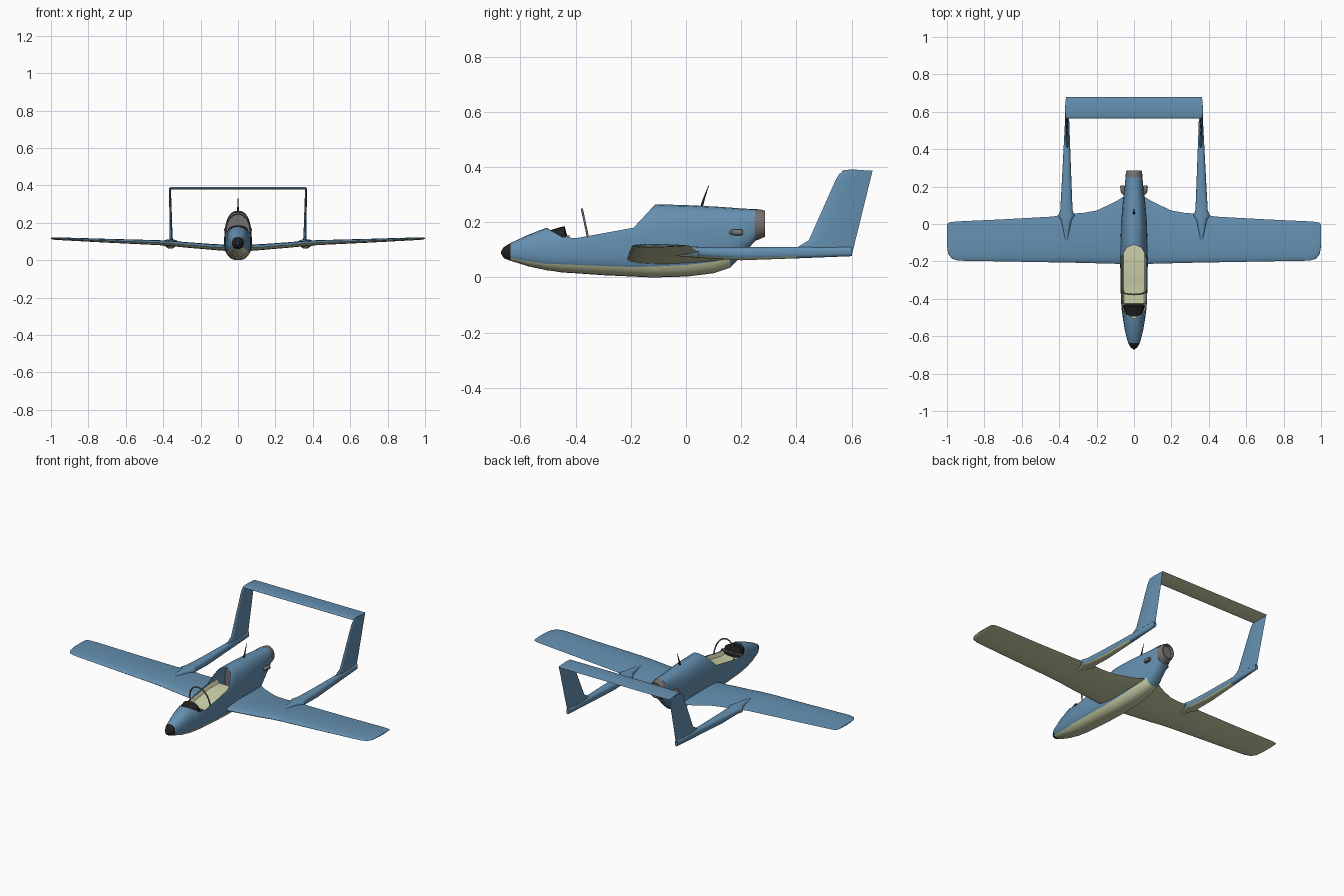
import bpy, bmesh, math

if "Cube" in bpy.data.objects:
    bpy.data.objects.remove(bpy.data.objects["Cube"], do_unlink=True)


def material(name, r, g, b):
    m = bpy.data.materials.new(name)
    m.use_nodes = True
    m.diffuse_color = (r, g, b, 1)
    bsdf = m.node_tree.nodes["Principled BSDF"]
    bsdf.inputs["Base Color"].default_value = (r, g, b, 1)
    bsdf.inputs["Roughness"].default_value = 0.7
    return m


BLUE = material("sky_blue", 0.13, 0.28, 0.44)
CREAM = material("pale_cream", 0.63, 0.66, 0.41)
BLACK = material("matt_black", 0.015, 0.015, 0.015)
GREY = material("warm_grey_metal", 0.18, 0.165, 0.16)


def loft(name, rings, mats, rule=None, closed=True, caps=True, mirror=False):
    """Skin a row of point rings; rule(ring, side) picks the material slot."""
    bm = bmesh.new()
    rows = [[bm.verts.new(p) for p in ring] for ring in rings]
    n = len(rows[0])
    for i in range(len(rows) - 1):
        for j in range(n if closed else n - 1):
            k = (j + 1) % n
            f = bm.faces.new((rows[i][j], rows[i][k], rows[i + 1][k], rows[i + 1][j]))
            f.material_index = rule(i, j) if rule else 0
    if caps:
        bm.faces.new(rows[0])
        bm.faces.new(rows[-1])
    bmesh.ops.remove_doubles(bm, verts=bm.verts, dist=0.0002)
    bmesh.ops.recalc_face_normals(bm, faces=bm.faces)
    mesh = bpy.data.meshes.new(name)
    bm.to_mesh(mesh)
    bm.free()
    obj = bpy.data.objects.new(name, mesh)
    bpy.context.collection.objects.link(obj)
    for m in mats:
        mesh.materials.append(m)
    if mirror:
        obj.modifiers.new("Mirror", "MIRROR")
    bpy.ops.object.select_all(action="DESELECT")
    obj.select_set(True)
    bpy.context.view_layer.objects.active = obj
    bpy.ops.object.shade_smooth_by_angle(angle=math.radians(35))
    return obj


POWER = 0.8
LOW = math.radians(55)


def body_ring(y, w, zb, zm, zt, cut=None, x0=0.0, power=POWER):
    """Rounded section from keel up both sides, left open above the cut height."""
    top = math.pi
    if cut:
        top = math.pi - math.acos(((cut - zm) / (zt - zm)) ** (1 / power))
    half = [LOW * i / 4 for i in range(4)] + [LOW + (top - LOW) * i / 8 for i in range(9)]
    ring = []
    for t in [-a for a in half[:0:-1]] + half:
        c, s = math.cos(t), math.sin(t)
        x = w * math.copysign(abs(s) ** power, s)
        h = (zm - zb) if c > 0 else (zt - zm)
        ring.append((x0 + x, y, zm - h * math.copysign(abs(c) ** power, c)))
    return ring


def airfoil(y0, y1, thick, n=9):
    """Points (y, offset) over the top from trailing to leading edge and back."""
    us = [(1 + math.cos(math.pi * i / n)) / 2 for i in range(n + 1)]
    top = [(u, 1) for u in us] + [(u, -1) for u in us[-2:0:-1]]
    return [(y0 + (y1 - y0) * u, s * thick * 1.3 * math.sqrt(u) * (1 - u)) for u, s in top]


# Fuselage shell with the open cockpit
stations = [
    (-0.67, 0.004, 0.086, 0.09, 0.094), (-0.66, 0.018, 0.07, 0.09, 0.11),
    (-0.635, 0.032, 0.06, 0.09, 0.125), (-0.57, 0.049, 0.04, 0.09, 0.155),
    (-0.505, 0.06, 0.026, 0.09, 0.18), (-0.48, 0.063, 0.023, 0.095, 0.188, 0.165),
    (-0.45, 0.067, 0.018, 0.1, 0.2, 0.147), (-0.4, 0.07, 0.015, 0.1, 0.205, 0.142),
    (-0.3, 0.073, 0.008, 0.1, 0.225, 0.16), (-0.19, 0.074, 0.003, 0.1, 0.245, 0.18),
    (-0.15, 0.073, 0.001, 0.105, 0.255, 0.223), (-0.125, 0.073, 0.0, 0.11, 0.262, 0.25),
    (-0.11, 0.072, 0.0, 0.11, 0.265), (0.0, 0.07, 0.003, 0.12, 0.262),
    (0.1, 0.062, 0.015, 0.13, 0.257), (0.16, 0.055, 0.035, 0.14, 0.253),
    (0.2, 0.05, 0.075, 0.165, 0.25), (0.25, 0.045, 0.132, 0.19, 0.247),
]


def hull_paint(i, j):
    y = stations[i][0]
    if y < -0.64:
        return 2
    return 1 if 8 <= j < 16 and y < 0.15 else 0


loft("fuselage", [body_ring(*s) for s in stations], [BLUE, CREAM, BLACK], hull_paint,
     closed=False, caps=False)

# Cockpit tub just under the sill
tub = []
for y, w, z in [(-0.45, 0.058, 0.14), (-0.4, 0.064, 0.138), (-0.3, 0.065, 0.156),
                (-0.19, 0.065, 0.172), (-0.1, 0.064, 0.172)]:
    tub.append([(-w, y, z), (-w * 0.85, y, z - 0.02), (w * 0.85, y, z - 0.02), (w, y, z)])
loft("cockpit_tub", tub, [CREAM], closed=False, caps=False)

# Bulkhead inside the spine
loft("rear_bulkhead", [body_ring(y, 0.066, 0.1, 0.13, 0.257) for y in (-0.03, -0.02)], [GREY])

# Instrument panel with its hood, and the windscreen base
loft("instrument_panel", [body_ring(y, w, 0.12, 0.145, z) for y, w, z in
     [(-0.495, 0.035, 0.17), (-0.47, 0.05, 0.178), (-0.44, 0.056, 0.186), (-0.43, 0.056, 0.15)]],
     [BLACK])
loft("windscreen_base", [[(x, -0.437, 0.143), (x, -0.422, 0.143), (x, -0.422, 0.151),
     (x, -0.437, 0.151)] for x in (-0.066, 0.066)], [GREY])


def tube(name, points, radius, mat):
    curve = bpy.data.curves.new(name, "CURVE")
    curve.dimensions = "3D"
    curve.bevel_depth = 1
    curve.bevel_resolution = 1
    curve.use_fill_caps = True
    spline = curve.splines.new("POLY")
    spline.points.add(len(points) - 1)
    for sp, p, r in zip(spline.points, points, radius):
        sp.co = (*p, 1)
        sp.radius = r
    curve.materials.append(mat)
    obj = bpy.data.objects.new(name, curve)
    bpy.context.collection.objects.link(obj)


# Windscreen hoop and antenna
arch = []
for i in range(17):
    a = math.pi * i / 16
    up = math.sin(a) ** 0.9 if 0 < i < 16 else 0
    arch.append((0.066 * math.cos(a), -0.355 - 0.022 * up, 0.145 + 0.102 * up))
tube("windscreen_hoop", arch, [0.004] * len(arch), GREY)
tube("antenna", [(0, 0.055, 0.252), (0, 0.065, 0.285), (0, 0.083, 0.335)],
     [0.006, 0.004, 0.001], BLACK)

# Engine nozzle with a recessed end
loft("engine_nozzle", [body_ring(y, w, 0.19 - d, 0.192, 0.195 + u, power=1) for y, w, d, u in
     [(0.249, 0.046, 0.058, 0.053), (0.27, 0.044, 0.05, 0.051), (0.287, 0.04, 0.042, 0.046),
      (0.287, 0.034, 0.036, 0.04), (0.272, 0.032, 0.034, 0.038)]], [GREY])

# Side exhaust stubs
loft("exhaust_stub", [body_ring(y, w, 0.163 - h, 0.163, 0.163 + h, x0=x) for y, w, h, x in
     [(0.158, 0.005, 0.005, 0.055), (0.168, 0.012, 0.01, 0.058), (0.2, 0.012, 0.011, 0.062),
      (0.206, 0.009, 0.007, 0.062)]], [GREY], mirror=True)

# Wings: blue above, cream below, flared into the fuselage and booms
wing = []
for x, y0, y1, z, th in [
        (0.05, -0.215, 0.15, 0.066, 0.036), (0.09, -0.213, 0.125, 0.068, 0.034),
        (0.14, -0.211, 0.1, 0.071, 0.032), (0.2, -0.21, 0.072, 0.076, 0.031),
        (0.28, -0.208, 0.058, 0.082, 0.03), (0.36, -0.206, 0.056, 0.09, 0.029),
        (0.43, -0.205, 0.04, 0.094, 0.027), (0.7, -0.2, 0.025, 0.104, 0.021),
        (0.94, -0.196, 0.014, 0.114, 0.015), (0.975, -0.185, 0.011, 0.115, 0.013),
        (0.993, -0.16, 0.006, 0.116, 0.01), (1.0, -0.12, -0.005, 0.117, 0.005)]:
    wing.append([(x, y, z + o) for y, o in airfoil(y0, y1, th)])
loft("wing", wing, [BLUE, CREAM], lambda i, j: 1 if j >= 9 else 0, mirror=True)

# Tail booms
boom = [(-0.1, 0.004, 0.09, 0.104), (-0.04, 0.016, 0.078, 0.11), (0.02, 0.028, 0.073, 0.112),
        (0.045, 0.044, 0.071, 0.111), (0.075, 0.033, 0.069, 0.111), (0.2, 0.027, 0.062, 0.11),
        (0.4, 0.018, 0.069, 0.111), (0.602, 0.009, 0.077, 0.11)]
loft("tail_boom", [body_ring(y, w, zb, (zb + zt) / 2, zt, x0=0.362 - 0.008 * max(y, 0))
     for y, w, zb, zt in boom], [BLUE, CREAM],
     lambda i, j: 1 if 8 <= j < 16 and boom[i][0] < 0.35 else 0, mirror=True)

# Tail fins
fin = []
for z, y0, y1, x, th in [
        (0.08, 0.38, 0.6, 0.357, 0.018), (0.11, 0.405, 0.608, 0.357, 0.018),
        (0.135, 0.445, 0.614, 0.358, 0.016), (0.355, 0.543, 0.668, 0.363, 0.011),
        (0.375, 0.555, 0.673, 0.364, 0.01), (0.387, 0.575, 0.676, 0.364, 0.008)]:
    fin.append([(x + o, y, z) for y, o in airfoil(y0, y1, th)])
loft("tail_fin", fin, [BLUE], mirror=True)

# Tailplane joining the fin tops
loft("tailplane", [[(x, y, 0.384 + o) for y, o in airfoil(0.564, 0.68, 0.013)]
     for x in (-0.364, 0.364)], [BLUE, CREAM], lambda i, j: 1 if j >= 9 else 0)
